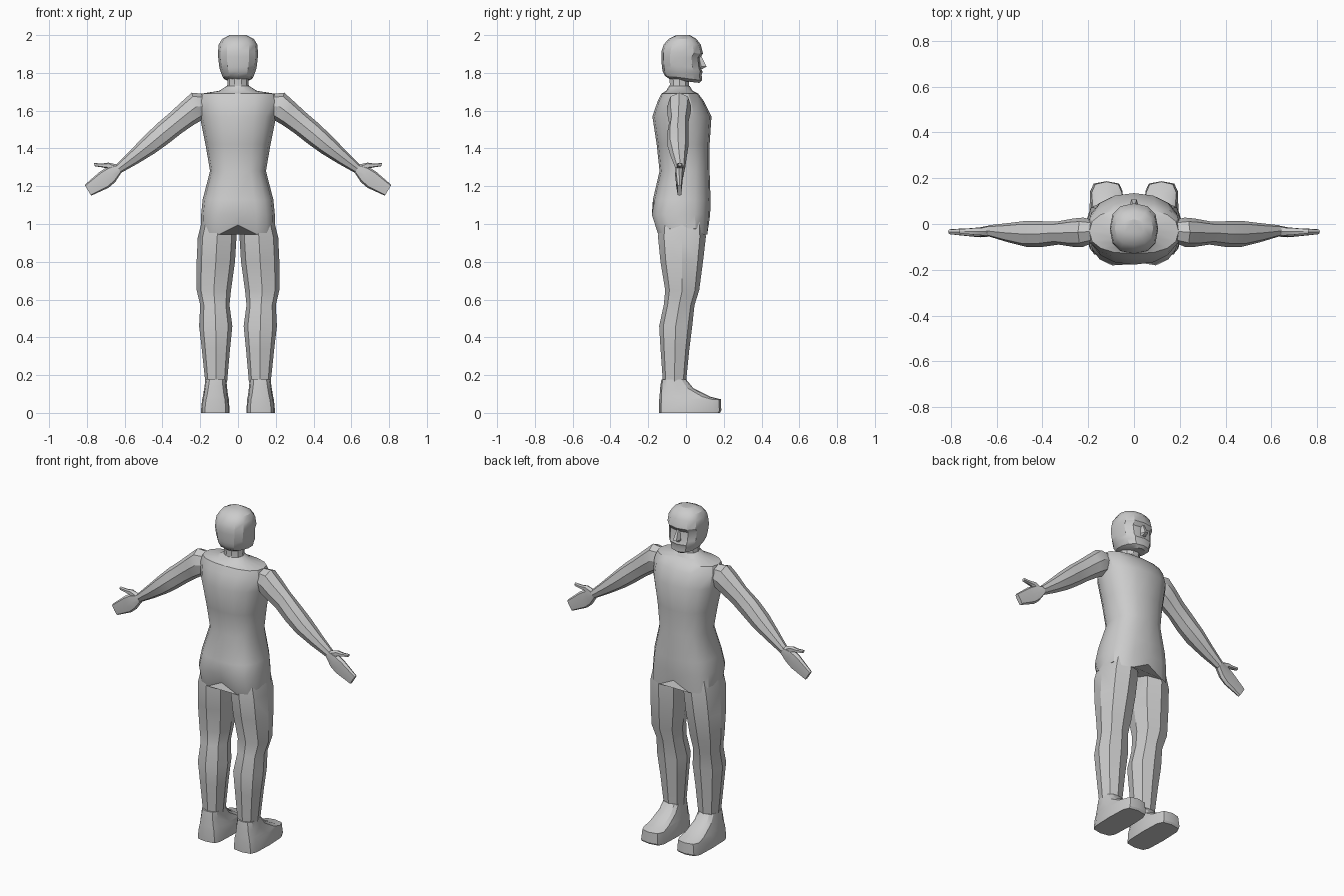
import bpy, bmesh, math
from mathutils import Vector


def loft(name, rings, n=8, mirror=False, angle=30, bend=None):
    """Skin rings (centre, u, v, squareness); optional bend edits each vertex."""
    bm = bmesh.new()
    loops = []
    for c, u, v, e in rings:
        loop = []
        for i in range(n):
            a = 2 * math.pi * i / n
            ca, sa = math.cos(a), math.sin(a)
            p = (Vector(c) + Vector(u) * math.copysign(abs(ca) ** (2 / e), ca)
                 + Vector(v) * math.copysign(abs(sa) ** (2 / e), sa))
            loop.append(bm.verts.new(bend(p) if bend else p))
        loops.append(loop)
    for a, b in zip(loops, loops[1:]):
        for i in range(n):
            j = (i + 1) % n
            bm.faces.new((a[i], a[j], b[j], b[i]))
    bm.faces.new(loops[0])
    bm.faces.new(loops[-1])
    bmesh.ops.recalc_face_normals(bm, faces=bm.faces)
    me = bpy.data.meshes.new(name)
    bm.to_mesh(me)
    bm.free()
    ob = bpy.data.objects.new(name, me)
    bpy.context.collection.objects.link(ob)
    bpy.ops.object.select_all(action='DESELECT')
    ob.select_set(True)
    bpy.context.view_layer.objects.active = ob
    bpy.ops.object.shade_smooth_by_angle(angle=math.radians(angle))
    if mirror:
        ob.modifiers.new("Mirror", 'MIRROR').use_axis = (True, False, False)
    return ob


def level(z, x0, x1, yb, yf, e=2.3, zf=None):
    """Horizontal ring between x0..x1 and yb..yf; zf tilts its front edge."""
    zf = z if zf is None else zf
    return (((x0 + x1) / 2, (yb + yf) / 2, (z + zf) / 2),
            ((x1 - x0) / 2, 0, 0), (0, (yf - yb) / 2, (zf - z) / 2), e)


def across(xt, zt, xb, zb, yb, yf, e=2.2):
    """Limb ring through an upper and a lower point in the xz plane."""
    return (((xt + xb) / 2, (yb + yf) / 2, (zt + zb) / 2),
            ((xt - xb) / 2, 0, (zt - zb) / 2), (0, (yf - yb) / 2, 0), e)


# Torso with hem dipping over each thigh
def hem(p):
    if p.z < 0.99:
        p.z = 0.995 - 0.05 * min(1, abs(p.x) / 0.08)
        if abs(p.x) > 0.17:
            p.z += 0.03
    elif p.z < 1.1 and p.y < -0.1 and abs(p.x) < 0.02:
        p.y += 0.025
    return p


torso = [(0.96, 0.197, -0.155, 0.12, 2.8), (1.05, 0.195, -0.19, 0.128, 2.7),
         (1.13, 0.187, -0.175, 0.13, 2.5), (1.28, 0.148, -0.14, 0.125, 2.4),
         (1.42, 0.172, -0.155, 0.125, 2.3), (1.57, 0.202, -0.178, 0.135, 2.2),
         (1.65, 0.207, -0.15, 0.095, 2.3), (1.69, 0.195, -0.13, 0.065, 2.4),
         (1.705, 0.10, -0.105, 0.035, 2.1), (1.73, 0.06, -0.09, 0.02, 2)]
loft("torso", [level(z, -w, w, b, f, e) for z, w, b, f, e in torso], 16, bend=hem)

# Neck
loft("neck", [level(1.69, -.065, .065, -.095, .025, 2), level(1.74, -.056, .056, -.088, .018, 2),
              level(1.81, -.058, .058, -.095, .025, 2)], 10)

# Head
head = [(1.765, 0.045, -0.085, 0.07, 1.747), (1.785, 0.078, -0.112, 0.085, 1.76),
        (1.81, 0.090, -0.124, 0.083, 1.79), (1.83, 0.096, -0.127, 0.088, 1.805),
        (1.85, 0.100, -0.129, 0.080, 1.825), (1.885, 0.105, -0.130, 0.074, 1.88),
        (1.915, 0.106, -0.130, 0.090, 1.902), (1.95, 0.102, -0.118, 0.078, 1.95),
        (1.98, 0.084, -0.092, 0.055, 1.98), (2.0, 0.045, -0.05, 0.02, 2.0)]
loft("head", [level(z, -w, w, b, f, 2.4, zf) for z, w, b, f, zf in head], 12)

# Nose
loft("nose", [level(1.82, -.018, .018, .05, .088), level(1.833, -.02, .02, .05, .112),
              level(1.89, -.009, .009, .05, .083)], 6)

# Legs
legs = [(1.02, .012, .19, -.14, .10), (0.93, .008, .213, -.148, .105),
        (0.80, .016, .219, -.135, .09), (0.65, .037, .219, -.11, .07),
        (0.57, .045, .20, -.118, .045), (0.46, .030, .206, -.142, .033),
        (0.34, .042, .192, -.135, .018), (0.16, .058, .173, -.122, .0)]
loft("leg", [level(*r, 2.4) for r in legs], 8, True)

# Shoes
loft("shoe", [level(0, .045, .196, -.142, .18, 4.5), level(.012, .045, .196, -.142, .187, 4.5),
              level(.07, .048, .190, -.142, .185, 4, .072), level(.09, .052, .186, -.14, .13, 3.5, .085),
              level(.14, .058, .178, -.136, .04, 3, .13),
              level(.178, .062, .172, -.13, 0, 2.8)], 12, True)

# Arms
arms = [(.19, 1.69, .185, 1.56, -.085, .02), (.245, 1.695, .20, 1.545, -.10, .028),
        (.295, 1.65, .235, 1.525, -.10, .024), (.36, 1.59, .30, 1.48, -.09, .012),
        (.43, 1.53, .37, 1.425, -.10, .012), (.50, 1.462, .44, 1.375, -.10, .014),
        (.57, 1.39, .53, 1.32, -.08, .004), (.645, 1.315, .62, 1.27, -.055, -.005)]
loft("arm", [across(*r) for r in arms], 8, True)

# Hands and thumbs
loft("hand", [across(.64, 1.315, .62, 1.268, -.055, -.006), across(.69, 1.303, .65, 1.222, -.058, -.014, 3),
              across(.73, 1.278, .685, 1.192, -.055, -.018, 3.5),
              across(.812, 1.207, .777, 1.15, -.046, -.022, 4)], 8, True)
loft("thumb", [across(.64, 1.315, .67, 1.27, -.052, -.016), across(.685, 1.325, .695, 1.295, -.05, -.016, 3),
               across(.72, 1.32, .72, 1.3, -.046, -.018, 3),
               across(.762, 1.323, .76, 1.306, -.042, -.022, 3)], 6, True)
